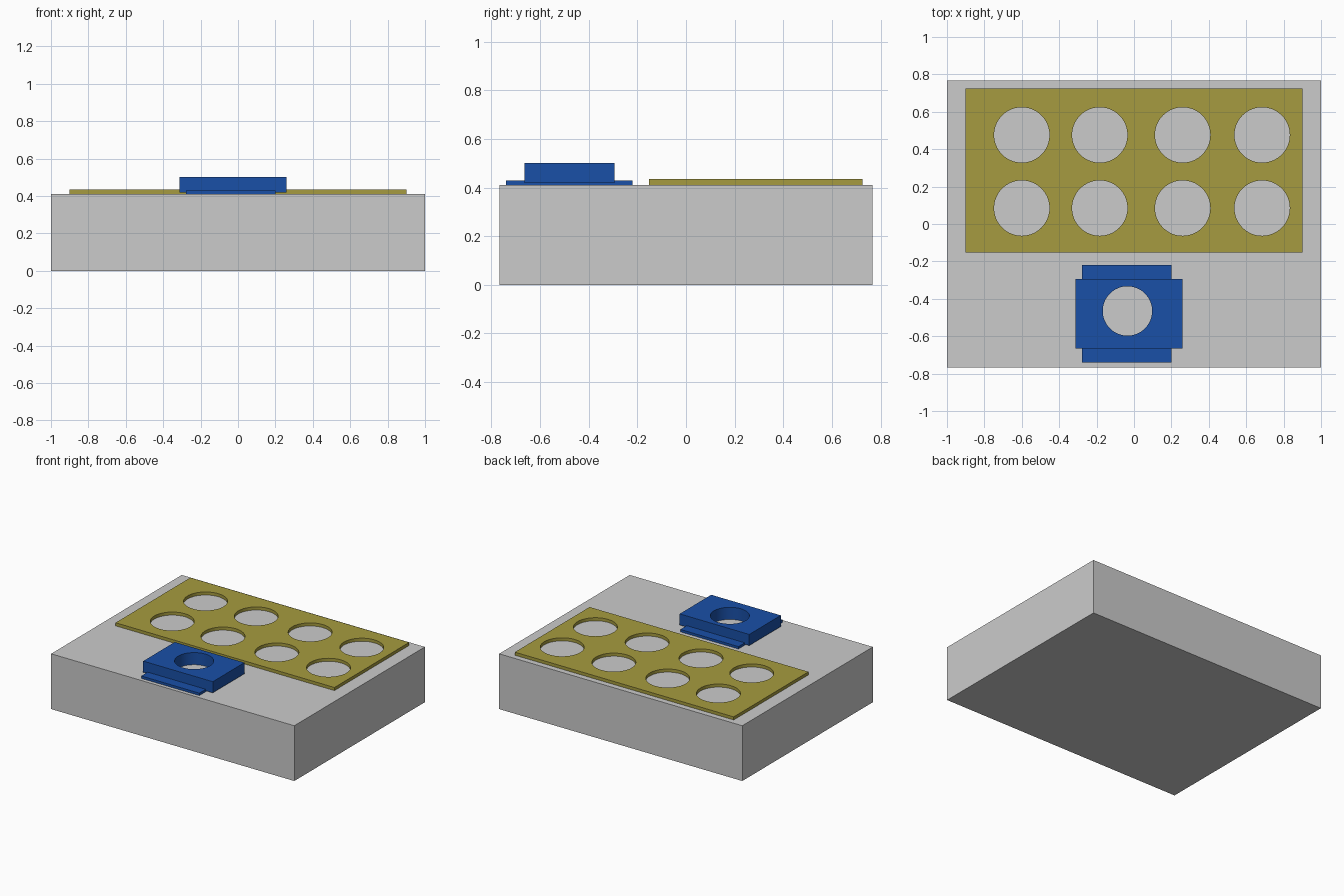
import bpy, bmesh, math

if "Cube" in bpy.data.objects:
    bpy.data.objects.remove(bpy.data.objects["Cube"])


def material(name, rgb):
    m = bpy.data.materials.new(name)
    m.diffuse_color = (*rgb, 1)
    m.use_nodes = True
    m.node_tree.nodes["Principled BSDF"].inputs["Base Color"].default_value = m.diffuse_color
    return m


def slab(name, x0, x1, y0, y1, z0, z1, mat=None, holes=(), radius=0.1):
    """Rectangular slab, pierced by round holes, from a filled 2D profile."""
    loops = [[(x0, y0), (x1, y0), (x1, y1), (x0, y1)]]
    for cx, cy in holes:
        loops.append([(cx + radius * math.cos(math.tau * i / 64),
                       cy + radius * math.sin(math.tau * i / 64)) for i in range(64)])
    curve = bpy.data.curves.new(name, 'CURVE')
    curve.dimensions = '2D'
    curve.fill_mode = 'BOTH'
    curve.extrude = (z1 - z0) / 2
    for pts in loops:
        s = curve.splines.new('POLY')
        s.points.add(len(pts) - 1)
        for p, (x, y) in zip(s.points, pts):
            p.co = (x, y, 0, 1)
        s.use_cyclic_u = True
    ob = bpy.data.objects.new(name, curve)
    ob.location.z = (z0 + z1) / 2
    bpy.context.collection.objects.link(ob)
    bpy.ops.object.select_all(action='DESELECT')
    ob.select_set(True)
    bpy.context.view_layer.objects.active = ob
    bpy.ops.object.convert(target='MESH')
    ob = bpy.context.object
    # Weld the caps to the walls
    bm = bmesh.new()
    bm.from_mesh(ob.data)
    bmesh.ops.remove_doubles(bm, verts=bm.verts, dist=1e-4)
    bmesh.ops.recalc_face_normals(bm, faces=bm.faces)
    bm.to_mesh(ob.data)
    bm.free()
    bpy.ops.object.shade_smooth_by_angle(angle=math.radians(30))
    if mat:
        ob.data.materials.clear()
        ob.data.materials.append(mat)
    return ob


olive = material("olive", (0.38, 0.33, 0.05))
blue = material("blue", (0.01, 0.08, 0.39))

# Solid base block
slab("base_block", -1, 1, -0.767, 0.767, 0, 0.411)

# Tray plate with two rows of four holes
slab("hole_plate", -0.9, 0.9, -0.153, 0.725, 0.411, 0.434, olive,
     [(x, y) for x in (-0.6, -0.183, 0.26, 0.685) for y in (0.085, 0.476)], 0.148)

# Holder: thin flange under a thicker block, sharing one round hole
centre = [(-0.035, -0.465)]
slab("holder_flange", -0.277, 0.2, -0.74, -0.22, 0.411, 0.429, blue, centre, 0.132)
slab("holder_block", -0.314, 0.258, -0.665, -0.294, 0.418, 0.501, blue, centre, 0.132)
